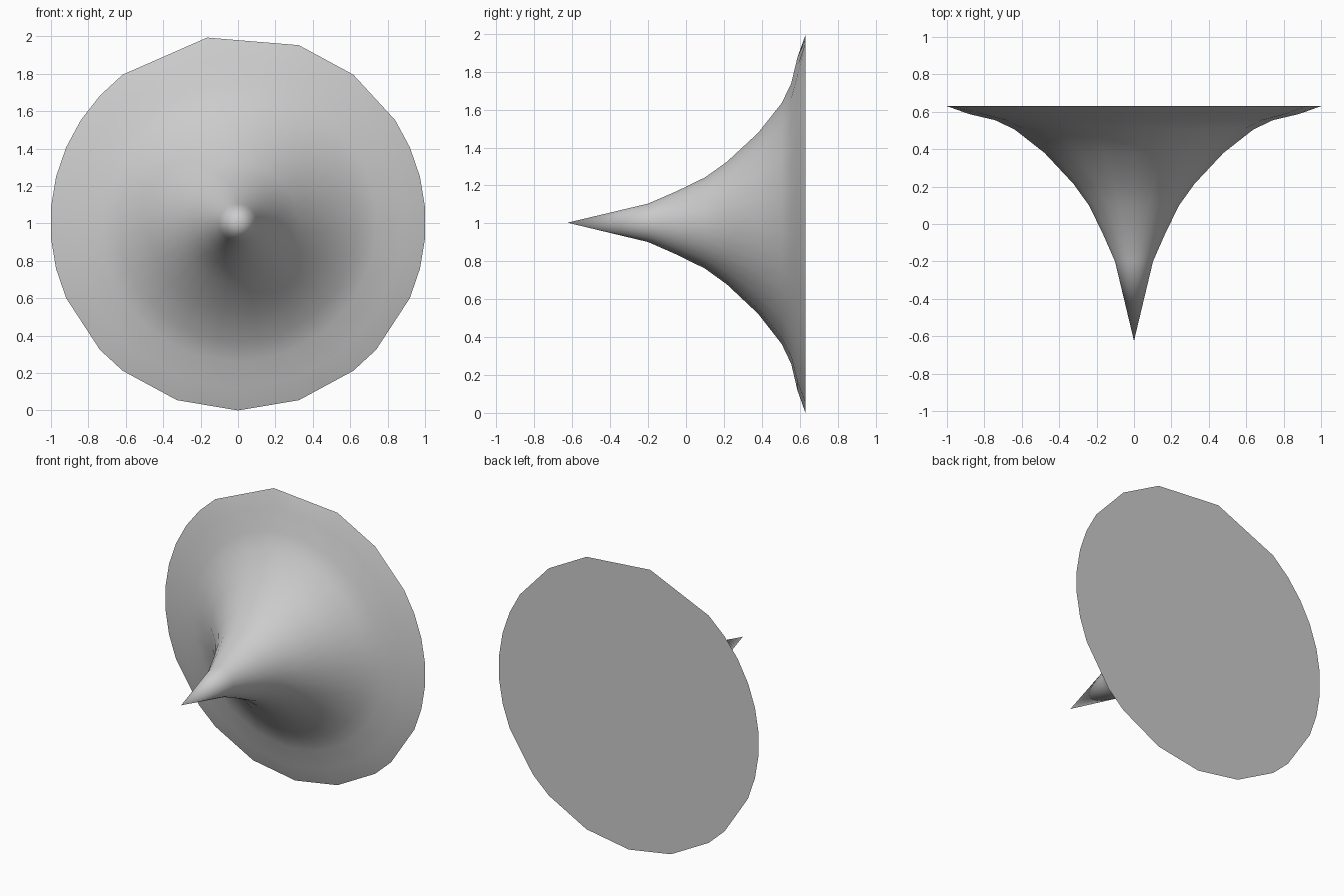
import bpy, bmesh, math

if "Cube" in bpy.data.objects:
    bpy.data.objects.remove(bpy.data.objects["Cube"])

SEGMENTS = 38
RIM_RADIUS = 1.0034
# Corners kept on the irregular rim; the rest lie on straight chords
RIM_CORNERS = [0, 2, 4, 5, 7, 8, 9, 10, 11, 12, 13, 15, 17, 20,
               23, 24, 25, 26, 27, 28, 29, 30, 31, 33, 34, 36]
BODY_CORNERS = list(range(0, SEGMENTS, 2))

# Flared profile: (y, radius)
PROFILE = [(-0.2, 0.102), (-0.05, 0.168), (0.1, 0.242), (0.215, 0.325),
           (0.38, 0.48), (0.505, 0.64), (0.555, 0.745), (0.588, 0.885),
           (0.63, RIM_RADIUS)]


def circle_point(k, radius):
    a = 2 * math.pi * k / SEGMENTS
    return radius * math.sin(a), RIM_RADIUS - radius * math.cos(a)


def ring(bm, y, radius, corners):
    verts = []
    for a, b in zip(corners, corners[1:] + [SEGMENTS]):
        (x0, z0), (x1, z1) = circle_point(a, radius), circle_point(b, radius)
        for k in range(a, b):
            t = (k - a) / (b - a)
            verts.append(bm.verts.new((x0 + (x1 - x0) * t, y, z0 + (z1 - z0) * t)))
    return verts


bm = bmesh.new()
rings = [ring(bm, y, r, RIM_CORNERS if r == RIM_RADIUS else BODY_CORNERS)
         for y, r in PROFILE]

# Pointed tip, flared body and flat back
tip = bm.verts.new((0, -0.625, RIM_RADIUS))
back = bm.verts.new((0, 0.63, RIM_RADIUS))
for i in range(SEGMENTS):
    j = (i + 1) % SEGMENTS
    bm.faces.new((tip, rings[0][i], rings[0][j]))
    bm.faces.new((back, rings[-1][j], rings[-1][i]))
    for inner, outer in zip(rings, rings[1:]):
        bm.faces.new((inner[i], outer[i], outer[j], inner[j]))
bmesh.ops.recalc_face_normals(bm, faces=bm.faces)

mesh = bpy.data.meshes.new("flared_cone")
bm.to_mesh(mesh)
bm.free()
cone = bpy.data.objects.new("flared_cone", mesh)
bpy.context.collection.objects.link(cone)
bpy.context.view_layer.objects.active = cone
cone.select_set(True)
bpy.ops.object.shade_smooth_by_angle(angle=math.radians(50))
